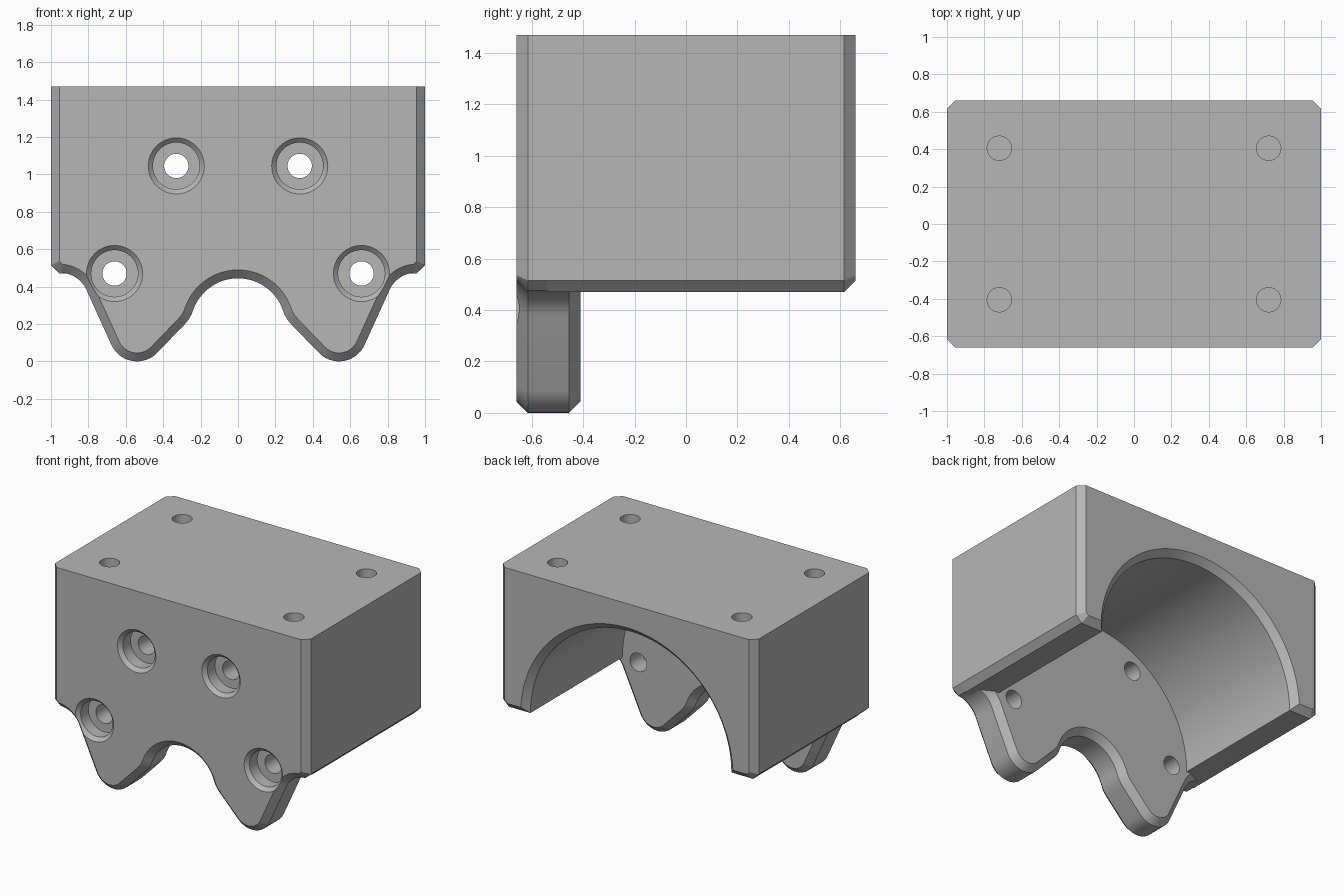
import bpy, bmesh
from math import sin, cos, radians, pi

if "Cube" in bpy.data.objects:
    bpy.data.objects.remove(bpy.data.objects["Cube"])

CH = 0.045                     # chamfer width
TOP, AXIS_Z = 1.47, 0.47
FRONT, PLATE_BACK, BACK = -0.66, -0.41, 0.66

gray = bpy.data.materials.new("light gray")
gray.use_nodes = True
gray.diffuse_color = (0.47, 0.47, 0.47, 1)
gray.node_tree.nodes["Principled BSDF"].inputs["Base Color"].default_value = (0.47, 0.47, 0.47, 1)


def arc(cx, cz, r, a0, a1, n):
    angles = [radians(a0 + (a1 - a0) * i / n) for i in range(n + 1)]
    return [(cx + r * cos(a), cz + r * sin(a)) for a in angles]


def mirrored(half):
    """Close a right-hand half outline that starts on the centre line."""
    half[0] = (0.0, half[0][1])
    return half + [(-x, z) for x, z in reversed(half[1:])]


def inset(pts, d):
    """Mitred inward offset; the top edge keeps its height."""
    out = []
    for i, (x, z) in enumerate(pts):
        normals = []
        for a, b in ((pts[i - 1], pts[i]), (pts[i], pts[(i + 1) % len(pts)])):
            dx, dz = b[0] - a[0], b[1] - a[1]
            length = (dx * dx + dz * dz) ** 0.5
            normals.append((-dz / length, dx / length))
        (ax, az), (bx, bz) = normals
        k = d / (1 + ax * bx + az * bz)
        out.append((x + k * (ax + bx), TOP if z == TOP else z + k * (az + bz)))
    return out


def loft(name, rings):
    """Skin a stack of equal-length rings and cap both ends."""
    bm = bmesh.new()
    loops = [[bm.verts.new(p) for p in ring] for ring in rings]
    for a, b in zip(loops, loops[1:]):
        for i in range(len(a)):
            j = (i + 1) % len(a)
            bm.faces.new((a[i], a[j], b[j], b[i]))
    bm.faces.new(loops[0])
    bm.faces.new(loops[-1])
    bmesh.ops.recalc_face_normals(bm, faces=bm.faces)
    mesh = bpy.data.meshes.new(name)
    bm.to_mesh(mesh)
    bm.free()
    mesh.materials.append(gray)
    obj = bpy.data.objects.new(name, mesh)
    bpy.context.collection.objects.link(obj)
    return obj


def at_y(pts, y):
    return [(x, y, z) for x, z in pts]


def combine(target, other, operation):
    other.hide_render = True
    mod = target.modifiers.new(operation, 'BOOLEAN')
    mod.operation, mod.solver, mod.object = operation, 'EXACT', other
    bpy.context.view_layer.objects.active = target
    bpy.ops.object.modifier_apply(modifier=mod.name)
    bpy.data.objects.remove(other)


# Front plate: two lobes, a central arch and flared shoulders
half = arc(0, 0.19, 0.254, 90, 20, 16)
half += [(0.249, 0.25), (0.265, 0.222), (0.287, 0.196)]
half += arc(0.54, 0.15, 0.15, 225, 335, 14)
half += arc(0.955, 0.315, 0.16, 160, 90, 10)
half += [(1, 0.515), (1, TOP)]
plate = mirrored(half)
plate_in = inset(plate, CH)
body = loft("motor_mount_body", [at_y(plate_in, FRONT), at_y(plate, FRONT + CH),
                                 at_y(plate, PLATE_BACK - CH), at_y(plate_in, PLATE_BACK)])

# Rear housing with the round bore
housing = mirrored(arc(0, AXIS_Z, 0.785, 90, 0, 28)
                   + [(1 - CH, AXIS_Z), (1, AXIS_Z + CH), (1, TOP)])
rear = loft("rear_housing", [at_y(housing, FRONT + 0.12), at_y(housing, BACK - CH),
                             at_y(inset(housing, CH), BACK)])
combine(body, rear, 'UNION')

# Counterbored screw holes through the front plate
steps = [(0.17, -0.02), (0.125, 0.025), (0.125, 0.11), (0.065, 0.11), (0.065, 0.4)]
for side in (-1, 1):
    for x, z in ((0.33, 1.045), (0.66, AXIS_Z)):
        rings = [at_y(arc(side * x, z, r, 0, 352.5, 47), FRONT + d) for r, d in steps]
        combine(body, loft("screw_cutter", rings), 'DIFFERENCE')

# Blind holes in the top
for x in (-0.72, 0.72):
    for y in (-0.405, 0.405):
        circle = arc(x, y, 0.065, 0, 352.5, 47)
        rings = [[(px, py, z) for px, py in circle] for z in (TOP + 0.1, TOP - 0.4)]
        combine(body, loft("top_hole_cutter", rings), 'DIFFERENCE')

# Smooth curves, crisp chamfers
bpy.ops.object.select_all(action='DESELECT')
body.select_set(True)
bpy.context.view_layer.objects.active = body
bpy.ops.object.shade_smooth_by_angle(angle=pi / 6)
